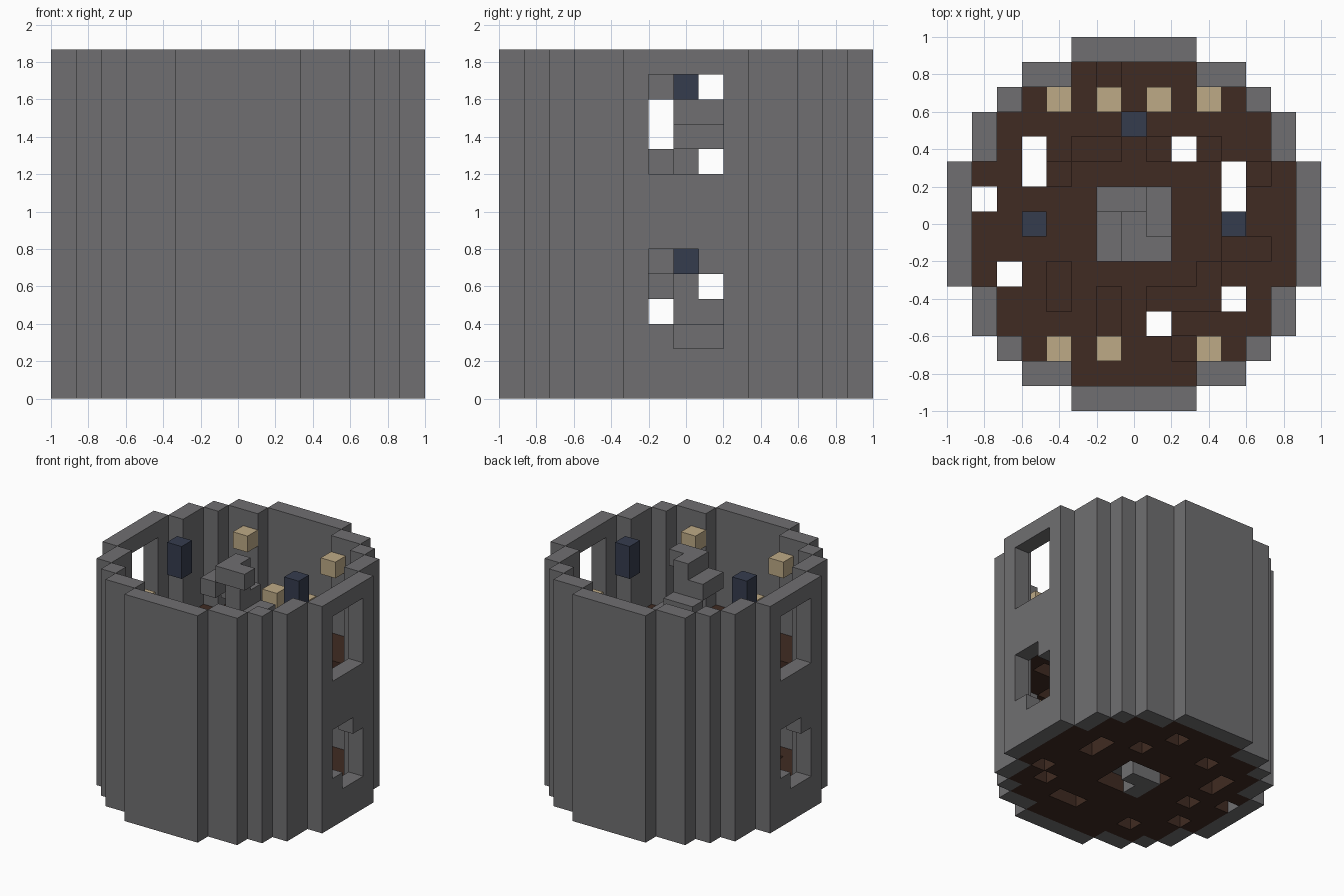
import bpy
import bmesh
from mathutils import Vector

cube = bpy.data.objects.get("Cube")
if cube:
    bpy.data.objects.remove(cube)

U = 2 / 15          # edge length of one block
LEVELS = 14         # blocks from ground to rim
STOREY = 7          # blocks per storey


def material(name, rgb):
    m = bpy.data.materials.new(name)
    m.use_nodes = True
    m.diffuse_color = (*rgb, 1)
    bsdf = next(n for n in m.node_tree.nodes if n.type == "BSDF_PRINCIPLED")
    bsdf.inputs["Base Color"].default_value = (*rgb, 1)
    bsdf.inputs["Roughness"].default_value = 0.9
    return m


STONE = material("grey stone", (0.162, 0.159, 0.166))
WOOD = material("dark wood", (0.051, 0.024, 0.016))
LAMP = material("pale tan", (0.51, 0.40, 0.24))
BLUE = material("dark blue", (0.036, 0.045, 0.076))


def blocks(name, cells, mat):
    """One mesh from block cells, keeping only the exposed sides."""
    cells = set(cells)
    bm = bmesh.new()
    for c in sorted(cells):
        for axis in range(3):
            for side in (-1, 1):
                n = Vector((0, 0, 0))
                n[axis] = side
                if tuple(int(a + b) for a, b in zip(c, n)) in cells:
                    continue
                u = Vector((0, 0, 0))
                u[(axis + 1) % 3] = 1
                v = n.cross(u)
                mid = Vector((c[0], c[1], c[2] + 0.5)) + n / 2
                corners = (-u - v, u - v, u + v, -u + v)
                bm.faces.new([bm.verts.new((mid + k / 2) * U) for k in corners])
    bmesh.ops.remove_doubles(bm, verts=bm.verts[:], dist=U / 100)
    mesh = bpy.data.meshes.new(name)
    bm.to_mesh(mesh)
    bm.free()
    mesh.materials.append(mat)
    obj = bpy.data.objects.new(name, mesh)
    bpy.context.collection.objects.link(obj)
    return obj


# Round plan: half width of each row, outside and inside the wall
OUTER = (7, 7, 7, 6, 6, 5, 4, 2)
INNER = (6, 6, 6, 5, 5, 4, 2, -1)
plan = [(i, j) for i in range(-7, 8) for j in range(-7, 8)]
ring = [(i, j) for i, j in plan if INNER[abs(j)] < abs(i) <= OUTER[abs(j)]]
inside = [(i, j) for i, j in plan if abs(i) <= INNER[abs(j)]]


# Window openings in the two side walls, the lower ones with ragged corners
def is_window(i, j, k):
    if abs(i) != 7 or abs(j) > 1:
        return False
    side = j if i > 0 else -j
    if (side, k) in ((-1, 2), (1, 5)):
        return False
    return 2 <= k % STOREY <= 5


blocks("tower_wall", [(i, j, k) for i, j in ring for k in range(LEVELS)
                      if not is_window(i, j, k)], STONE)

# Floors with missing planks and a square stairwell
through = {(-4, 2), (-4, 3), (-6, 1), (-5, -2), (2, 3), (4, 1), (4, 2),
           (4, -3), (1, -4)}
lower_gaps = through | {(-3, -4), (1, 5), (2, -4), (-4, 0), (-2, 4), (5, -2)}
upper_gaps = through | {(-3, 2), (-2, 3), (-1, 3), (1, 3), (3, 3), (5, 2),
                        (4, -1), (5, -1), (3, -2), (3, -3), (2, -3), (1, -3),
                        (-1, -3), (-1, -4), (-3, -2), (-3, -3), (2, -5),
                        (-1, 6), (0, 4)}
for name, level, gaps in (("lower_floor", 0, lower_gaps),
                          ("upper_floor", STOREY, upper_gaps)):
    blocks(name, [(i, j, level) for i, j in inside
                  if max(abs(i), abs(j)) > 1 and (i, j) not in gaps], WOOD)

# Spiral stair: central post with a two-block tread on each level
treads = (((-1, -1), (-1, 0)), ((0, -1), (1, -1)),
          ((1, 0), (1, 1)), ((-1, 1), (0, 1)))
stair = [(0, 0, k) for k in range(LEVELS)]
for k in range(LEVELS):
    stair += [(i, j, k) for i, j in treads[k % 4]]
blocks("spiral_stair", stair, STONE)

# Tan lamps near the front and back walls
for storey, base in (("lower", 0), ("upper", STOREY)):
    lamps = [(i, j, base + (5 if abs(i) == 3 else 2))
             for i in (-3, -1, 1, 3) for j in (-5, 5)
             if (storey, i, j) != ("upper", 1, -5)]
    blocks(storey + "_lamps", lamps, LAMP)

# Blue hangings under each ceiling
hangings = {"lower": ((0, 4), (0, -4), (4, 0), (-4, 0)),
            "upper": ((4, 0), (-4, 0))}
for storey, spots in hangings.items():
    base = 5 if storey == "lower" else 12
    blocks(storey + "_hangings", [(i, j, base + d) for i, j in spots
                                  for d in (0, 1)], BLUE)
